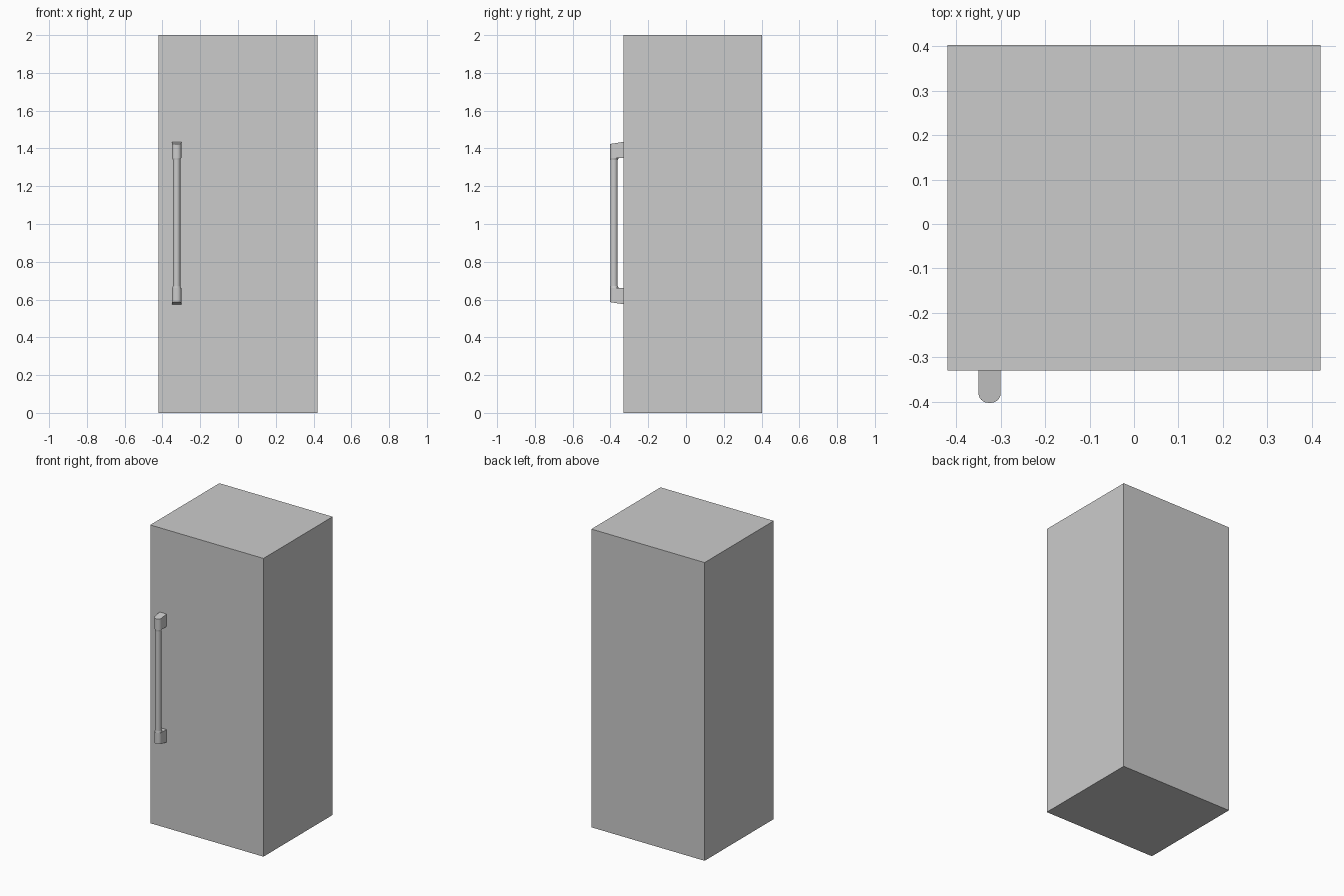
import bpy, bmesh, math

if "Cube" in bpy.data.objects:
    bpy.data.objects.remove(bpy.data.objects["Cube"])

HX, MID = -0.325, 1.005          # handle centre in x and z
FRONT, DOOR = -0.4025, -0.33     # handle front and door plane


def make(name, bm, smooth=True):
    bmesh.ops.recalc_face_normals(bm, faces=bm.faces)
    me = bpy.data.meshes.new(name)
    bm.to_mesh(me)
    bm.free()
    ob = bpy.data.objects.new(name, me)
    bpy.context.collection.objects.link(ob)
    if smooth:
        bpy.ops.object.select_all(action='DESELECT')
        ob.select_set(True)
        bpy.context.view_layer.objects.active = ob
        bpy.ops.object.shade_smooth_by_angle(angle=math.radians(35))
    return ob


def loft(name, rings):
    bm = bmesh.new()
    loops = [[bm.verts.new(p) for p in r] for r in rings]
    n = len(loops[0])
    for a, b in zip(loops, loops[1:]):
        for i in range(n):
            j = (i + 1) % n
            bm.faces.new((a[i], a[j], b[j], b[i]))
    bm.faces.new(loops[0])
    bm.faces.new(loops[-1])
    return make(name, bm)


def circle(r, yc, z, n=24):
    return [(HX + r * math.cos(2 * math.pi * i / n),
             yc + r * math.sin(2 * math.pi * i / n), z) for i in range(n)]


# Cabinet body
bm = bmesh.new()
bmesh.ops.create_cube(bm, size=1)
bmesh.ops.scale(bm, vec=(0.84, 0.7325, 2), verts=bm.verts)
bmesh.ops.translate(bm, vec=(0, 0.03625, 1), verts=bm.verts)
make("cabinet", bm, False)

# Handle bar
loft("handle_bar", [circle(0.0195, -0.3815, MID - 0.36), circle(0.0195, -0.3815, MID + 0.36)])

# Mount outline: square against the door, rounded at the front
W, R = 0.025, 0.022
plan = [(HX + W, DOOR)]
for side, start in ((1, 0), (-1, 90)):
    for k in range(7):
        a = -math.radians(start + 15 * k)
        plan.append((HX + side * (W - R) + R * math.cos(a), FRONT + R + R * math.sin(a)))
plan.append((HX - W, DOOR))

# Mounts with sloped outer ends, and tapered collars onto the bar
for name, s in (("upper", 1), ("lower", -1)):
    inner = [(x, y, MID + s * 0.345) for x, y in plan]
    outer = [(x, y, MID + s * (0.43 + 0.16 * (DOOR - y) * -1)) for x, y in plan]
    loft(name + "_handle_mount", [inner, outer])
    loft(name + "_handle_collar", [circle(0.0195, -0.3815, MID + s * 0.333),
                                   circle(0.0235, -0.379, MID + s * 0.346)])
